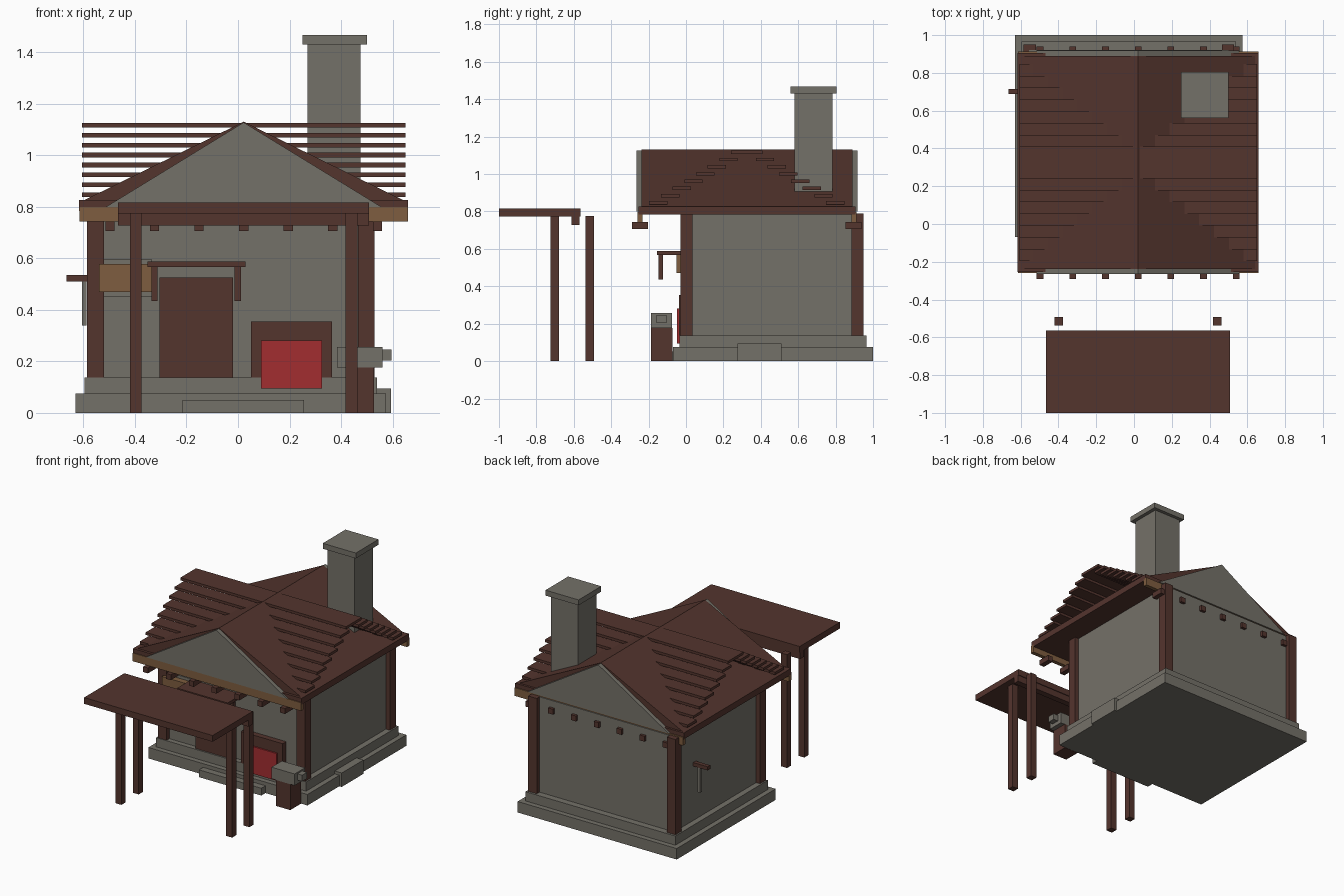
import bpy

if "Cube" in bpy.data.objects:
    bpy.data.objects.remove(bpy.data.objects["Cube"])


def material(name, rgb):
    m = bpy.data.materials.new(name)
    m.diffuse_color = (*rgb, 1)
    m.use_nodes = True
    m.node_tree.nodes["Principled BSDF"].inputs["Base Color"].default_value = m.diffuse_color
    return m


BROWN = material("dark_wood", (0.088, 0.035, 0.027))
GREY = material("grey_stone", (0.175, 0.165, 0.14))
TAN = material("light_wood", (0.21, 0.11, 0.05))
RED = material("red_cloth", (0.36, 0.027, 0.03))


def mesh_object(name, verts, faces, mat):
    me = bpy.data.meshes.new(name)
    me.from_pydata(verts, [], faces)
    me.materials.append(mat)
    ob = bpy.data.objects.new(name, me)
    bpy.context.collection.objects.link(ob)
    return ob


def prism(name, profile, y0, y1, mat):
    """Extrude an (x, z) profile, given counter-clockwise from the front, along y."""
    n = len(profile)
    verts = [(x, y0, z) for x, z in profile] + [(x, y1, z) for x, z in profile]
    faces = [tuple(range(n)), tuple(range(2 * n - 1, n - 1, -1))]
    faces += [(i, i + n, (i + 1) % n + n, (i + 1) % n) for i in range(n)]
    return mesh_object(name, verts, faces, mat)


def box(name, x, y, z, mat):
    profile = [(x[0], z[0]), (x[1], z[0]), (x[1], z[1]), (x[0], z[1])]
    return prism(name, profile, y[0], y[1], mat)


# Foundation and steps
box("lower_foundation", (-0.63, 0.575), (-0.07, 1.0), (0, 0.075), GREY)
box("upper_foundation", (-0.595, 0.54), (-0.035, 0.965), (0.075, 0.138), GREY)
box("front_step", (-0.215, 0.257), (-0.115, -0.06), (0, 0.05), GREY)
box("side_step", (0.5, 0.593), (0.275, 0.51), (0, 0.095), GREY)

# Walls and corner posts
box("walls", (-0.555, 0.5), (0.0, 0.92), (0.138, 0.79), GREY)
for side, x in (("left", -0.585), ("right", 0.465)):
    for end, y in (("front", -0.03), ("back", 0.885)):
        box(f"{end}_{side}_corner_post", (x, x + 0.065), (y, y + 0.065), (0.138, 0.79), BROWN)

# Main roof: solid prism with eaves, grey gable ends just proud of it
MID = 0.022
prism("main_roof", [(MID - 0.62, 0.79), (MID + 0.62, 0.79), (MID + 0.62, 0.825),
                    (MID, 1.13), (MID - 0.62, 0.825)], -0.237, 0.89, BROWN)
box("eave_frame", (-0.617, 0.66), (-0.255, 0.905), (0.783, 0.826), BROWN)
for end, y0, y1 in (("front", -0.265, -0.2), ("back", 0.85, 0.918)):
    prism(f"{end}_gable", [(MID - 0.535, 0.799), (MID + 0.535, 0.799), (MID, 1.127)], y0, y1, GREY)
for end, y in (("front", -0.26), ("back", 0.885)):
    box(f"{end}_tie_beam", (-0.615, 0.66), (y, y + 0.027), (0.742, 0.798), TAN)

# Rafter ends under the tie beams
for i in range(7):
    x = -0.497 + i * 0.173
    for end, y in (("front", -0.29), ("back", 0.852)):
        box(f"{end}_rafter_end_{i}", (x - 0.018, x + 0.018), (y, y + 0.087), (0.706, 0.743), BROWN)

# Cross roof slats stepping down from a ridge along x
for i in range(8):
    z = 1.116 - i * 0.0385
    for end, s in (("front", -1), ("back", 1)):
        y = 0.325 + s * (0.035 + 0.0625 * i)
        box(f"{end}_roof_slat_{i}", (-0.605, 0.65), (y - 0.049, y + 0.049), (z - 0.009, z + 0.009), BROWN)

# Chimney
box("chimney", (0.27, 0.475), (0.58, 0.782), (0.8, 1.43), GREY)
box("chimney_cap", (0.25, 0.5), (0.56, 0.805), (1.43, 1.467), GREY)

# Door and its small canopy
box("door", (-0.305, -0.02), (-0.025, 0.02), (0.138, 0.525), BROWN)
box("door_canopy", (-0.352, 0.03), (-0.155, 0.01), (0.567, 0.588), BROWN)
for side, x in (("left", -0.336), ("right", -0.013)):
    box(f"{side}_canopy_leg", (x, x + 0.024), (-0.147, -0.124), (0.435, 0.567), BROWN)

# Front window with shutter board, and the counter with red cloth
box("window_frame", (-0.52, -0.335), (-0.012, 0.02), (0.45, 0.597), GREY)
box("window_board", (-0.54, -0.335), (-0.052, -0.012), (0.47, 0.578), TAN)
box("counter_board", (0.05, 0.365), (-0.038, 0.02), (0.138, 0.354), BROWN)
box("red_cloth", (0.09, 0.325), (-0.048, -0.036), (0.094, 0.28), RED)

# Anvil on its block
box("anvil_block", (0.42, 0.527), (-0.187, -0.072), (0, 0.177), BROWN)
box("anvil_body", (0.385, 0.56), (-0.187, -0.075), (0.177, 0.256), GREY)
box("anvil_horn", (0.55, 0.596), (-0.157, -0.105), (0.203, 0.246), GREY)

# Bracket on the left wall with a hanging bar
box("wall_bracket", (-0.665, -0.55), (0.687, 0.715), (0.51, 0.535), BROWN)
box("hanging_bar", (-0.605, -0.587), (0.69, 0.712), (0.34, 0.51), GREY)

# Free-standing shelter in front
box("shelter_roof", (-0.465, 0.508), (-1.0, -0.565), (0.773, 0.816), BROWN)
box("shelter_beam", (-0.465, 0.508), (-0.612, -0.57), (0.728, 0.773), BROWN)
for side, x in (("left", -0.42), ("right", 0.418)):
    for end, y in (("front", -0.725), ("back", -0.538)):
        box(f"{end}_{side}_shelter_post", (x, x + 0.045), (y, y + 0.045), (0, 0.775), BROWN)
